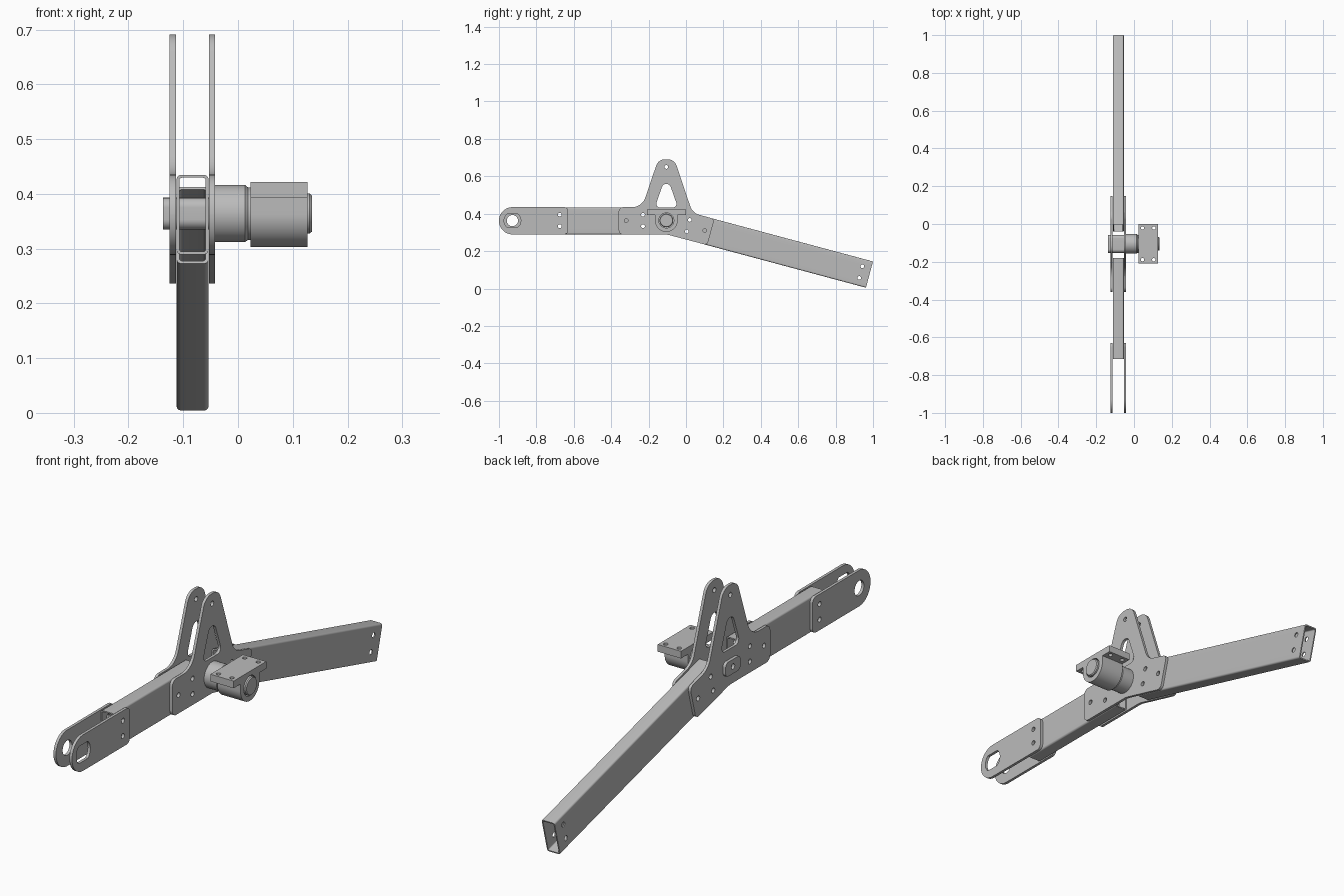
import bpy, bmesh, math
from mathutils import Vector, Matrix

if "Cube" in bpy.data.objects:
    bpy.data.objects.remove(bpy.data.objects["Cube"])

steel = bpy.data.materials.new("grey_steel")
steel.use_nodes = True
GREY = (0.5, 0.5, 0.5, 1)
steel.diffuse_color = GREY
steel.node_tree.nodes["Principled BSDF"].inputs["Base Color"].default_value = GREY

MID_X = -0.083            # centre plane of the arm
PLATE_X = (-0.119, -0.0475)
AXLE = (-0.105, 0.364)    # y, z of the pivot
TILT = math.radians(15)


def rounded(corners, steps=10):
    """Polygon from (u, v, radius) corners with arcs at the corners."""
    out = []
    n = len(corners)
    for i, (x, y, r) in enumerate(corners):
        p = Vector((x, y))
        if r == 0:
            out.append(p)
            continue
        u = (Vector(corners[i - 1][:2]) - p).normalized()
        v = (Vector(corners[(i + 1) % n][:2]) - p).normalized()
        half = u.angle(v) / 2
        c = p + (u + v).normalized() * (r / math.sin(half))
        s, e = p + u * (r / math.tan(half)) - c, p + v * (r / math.tan(half)) - c
        a = math.atan2(s.y, s.x)
        d = (math.atan2(e.y, e.x) - a + math.pi) % (2 * math.pi) - math.pi
        for k in range(steps + 1):
            t = a + d * k / steps
            out.append(c + Vector((math.cos(t), math.sin(t))) * r)
    return out


def box_loop(w, h, r, c=(0, 0)):
    return rounded([(c[0] + a * w / 2, c[1] + b * h / 2, r)
                    for a, b in ((-1, -1), (1, -1), (1, 1), (-1, 1))])


def circle(c, r, n=32):
    return [Vector((c[0] + r * math.cos(2 * math.pi * i / n),
                    c[1] + r * math.sin(2 * math.pi * i / n))) for i in range(n)]


def add_mesh(name, me):
    ob = bpy.data.objects.new(name, me)
    bpy.context.collection.objects.link(ob)
    me.materials.clear()
    me.materials.append(steel)
    bpy.ops.object.select_all(action='DESELECT')
    ob.select_set(True)
    bpy.context.view_layer.objects.active = ob
    bpy.ops.object.shade_smooth_by_angle(angle=math.radians(30))
    return ob


def extrude(name, loops, depth, frame):
    """Outline plus hole loops, extruded symmetrically and placed by frame."""
    cu = bpy.data.curves.new(name, 'CURVE')
    cu.dimensions, cu.fill_mode, cu.extrude = '2D', 'BOTH', depth / 2
    for loop in loops:
        sp = cu.splines.new('POLY')
        sp.points.add(len(loop) - 1)
        for pt, co in zip(sp.points, loop):
            pt.co = (co[0], co[1], 0, 1)
        sp.use_cyclic_u = True
    tmp = bpy.data.objects.new(name + "_outline", cu)
    bpy.context.collection.objects.link(tmp)
    bpy.context.view_layer.update()
    me = bpy.data.meshes.new_from_object(tmp.evaluated_get(bpy.context.evaluated_depsgraph_get()))
    bpy.data.objects.remove(tmp)
    bm = bmesh.new()
    bm.from_mesh(me)
    bmesh.ops.remove_doubles(bm, verts=bm.verts, dist=1e-5)
    bmesh.ops.recalc_face_normals(bm, faces=bm.faces)
    bm.transform(frame)
    bm.to_mesh(me)
    bm.free()
    me.name = name
    return add_mesh(name, me)


def frame(u, v, origin):
    u, v = Vector(u), Vector(v)
    m = Matrix((u, v, u.cross(v))).transposed().to_4x4()
    m.translation = origin
    return m


def side_frame(x):
    return frame((0, 1, 0), (0, 0, 1), (x, 0, 0))


def drill(ob, centres, r, axis):
    """Cut straight round holes along the given axis."""
    bm = bmesh.new()
    rot = Vector((0, 0, 1)).rotation_difference(Vector(axis)).to_matrix().to_4x4()
    for c in centres:
        bmesh.ops.create_cone(bm, cap_ends=True, segments=20, radius1=r, radius2=r,
                              depth=0.2, matrix=Matrix.Translation(c) @ rot)
    me = bpy.data.meshes.new("drill")
    bm.to_mesh(me)
    bm.free()
    cutter = bpy.data.objects.new("drill", me)
    cutter.hide_render = True
    bpy.context.collection.objects.link(cutter)
    mod = ob.modifiers.new("holes", 'BOOLEAN')
    mod.object, mod.operation, mod.solver = cutter, 'DIFFERENCE', 'EXACT'
    bpy.ops.object.select_all(action='DESELECT')
    bpy.context.view_layer.objects.active = ob
    ob.select_set(True)
    bpy.ops.object.modifier_apply(modifier=mod.name)
    bpy.data.objects.remove(cutter)


def tube(name, start, end, holes):
    """Hollow rectangular tube between two (y, z) centre points."""
    a, b = Vector((MID_X, *start)), Vector((MID_X, *end))
    along = (b - a).normalized()
    up = Vector((1, 0, 0)).cross(along)
    loops = [box_loop(0.058, 0.145, 0.008), box_loop(0.048, 0.135, 0.005)]
    ob = extrude(name, loops, (b - a).length, frame((1, 0, 0), up, (a + b) / 2))
    drill(ob, [(MID_X, y, z) for y, z in holes], 0.01, (1, 0, 0))


# Square tubes of the arm
fork_bolts = [(-0.675, 0.395), (-0.675, 0.333)]
front_bolts = [(-0.23, 0.395), (-0.23, 0.333)]
rear_bolts = [(0.02, 0.367), (0.004, 0.305)]
tube("front_tube", (-0.715, 0.362), (-0.18, 0.362), fork_bolts + front_bolts)
tube("rear_tube", (-0.021, 0.343), (0.981, 0.0745), rear_bolts + [(0.943, 0.119), (0.926, 0.057)])

# Pivot side plates, one on each side of the tubes
outline = rounded([(-0.36, 0.2885, 0.025), (-0.10, 0.2885, 0.1), (0.114, 0.232, 0.02),
                   (0.152, 0.372, 0.02), (0.035, 0.404, 0.07), (-0.062, 0.691, 0.05),
                   (-0.148, 0.691, 0.05), (-0.235, 0.435, 0.075), (-0.36, 0.435, 0.025)])
window = rounded([(-0.167, 0.433, 0.02), (-0.043, 0.433, 0.02), (-0.105, 0.61, 0.025)])
bolts = [(-0.105, 0.65), (-0.32, 0.363), (0.1, 0.31)] + front_bolts + rear_bolts
for side, x in zip(("right", "left"), PLATE_X):
    holes = [circle(c, 0.01, 20) for c in bolts]
    extrude(side + "_pivot_plate", [outline, window] + holes, 0.0115, side_frame(x))

# Fork plates: round eye on the right, flat-sided eye on the left
fork = rounded([(-1.0, 0.2895, 0.0725), (-0.63, 0.2895, 0.022),
                (-0.63, 0.435, 0.022), (-1.0, 0.435, 0.0725)], 20)
eye = (-0.928, 0.363)
flat_eye = [Vector((eye[0] + s * 0.045 * math.cos(t), eye[1] + s * 0.045 * math.sin(t)))
            for s in (1, -1) for t in [math.radians(a) for a in range(-50, 51, 10)]]
for side, x, hole in zip(("right", "left"), PLATE_X, (circle(eye, 0.03), flat_eye)):
    holes = [circle(c, 0.01, 20) for c in fork_bolts]
    extrude(side + "_fork_plate", [fork, hole] + holes, 0.0115, side_frame(x))

# Flat bar passing through the pivot plates
extrude("pivot_bar", [box_loop(0.095, 0.058, 0.018, AXLE), circle(AXLE, 0.011, 20)],
        0.095, side_frame(-0.0895))

# Turned axle with its sleeve
profile = [(-0.042, 0), (-0.042, 0.052), (0.013, 0.052), (0.018, 0.048), (0.024, 0.048),
           (0.024, 0.0365), (0.131, 0.0365), (0.135, 0.033), (0.135, 0)]
bm = bmesh.new()
vs = [bm.verts.new((x, 0, r)) for x, r in profile]
es = [bm.edges.new(pair) for pair in zip(vs, vs[1:])]
bmesh.ops.spin(bm, geom=vs + es, cent=(0, 0, 0), axis=(1, 0, 0), angle=2 * math.pi, steps=48)
bmesh.ops.remove_doubles(bm, verts=bm.verts, dist=1e-5)
bmesh.ops.recalc_face_normals(bm, faces=bm.faces)
bm.transform(Matrix.Translation((0, *AXLE)))
me = bpy.data.meshes.new("axle_sleeve")
bm.to_mesh(me)
bm.free()
add_mesh("axle_sleeve", me)

# Bearing housing with its mounting flange
cy = AXLE[0]
half = [(0.06, 0.303, 0.0598), (0.06, 0.393, 0), (0.104, 0.393, 0), (0.104, 0.422, 0)]
section = [(cy + y, z, r) for y, z, r in half] + [(cy - y, z, r) for y, z, r in reversed(half)]
housing = extrude("bearing_housing", [rounded(section, 20), circle(AXLE, 0.04, 40)],
                  0.104, side_frame(0.075))
drill(housing, [(x, cy + s * 0.084, 0.41) for x in (0.045, 0.105) for s in (-1, 1)],
      0.009, (0, 0, 1))
